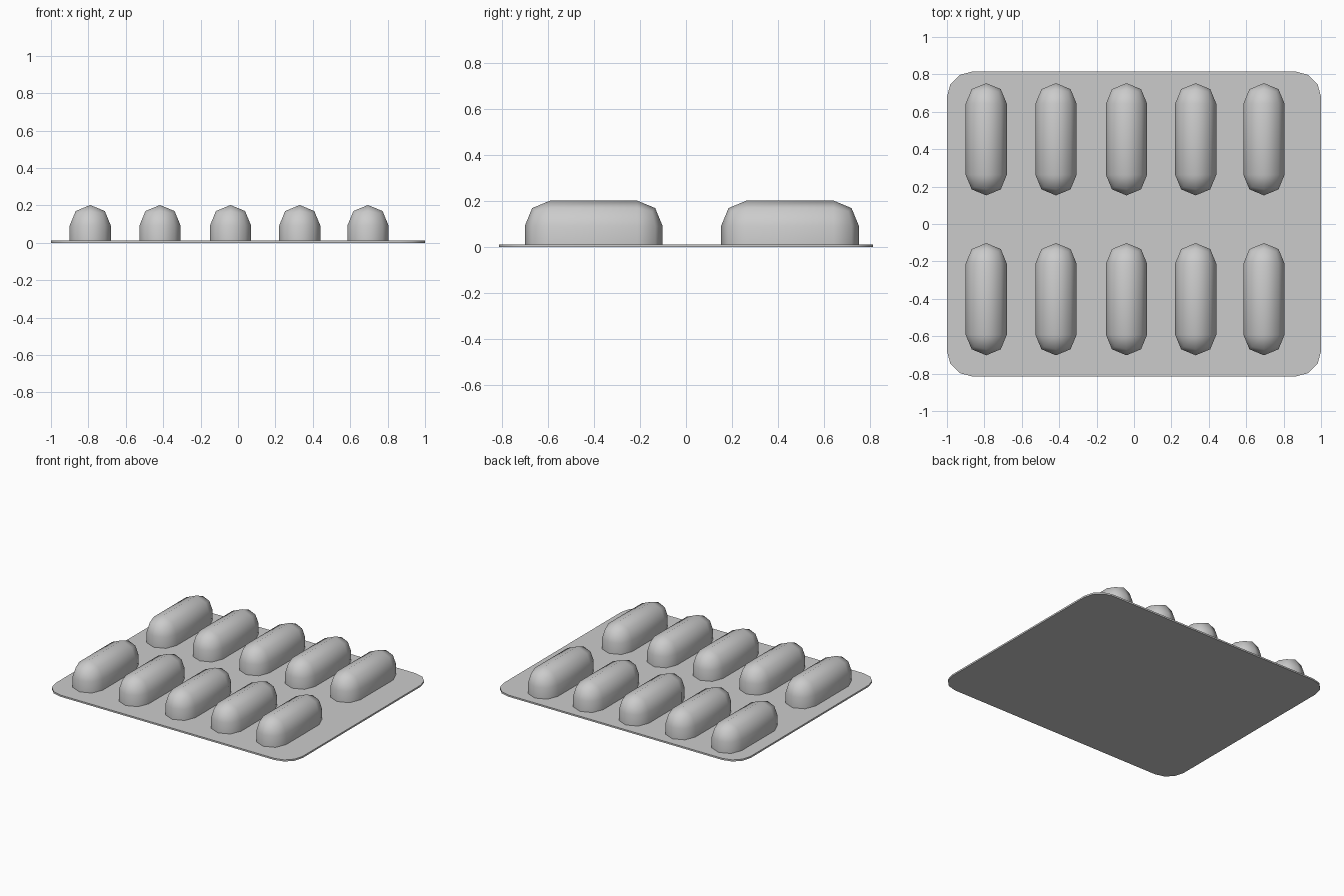
import bpy, bmesh, math

if "Cube" in bpy.data.objects:
    bpy.data.objects.remove(bpy.data.objects["Cube"])


def rounded_block(name, size, centre_xy, bottom, radius, segments, round_top, smooth):
    """Box with rounded upright corners and, optionally, a rounded top."""
    sx, sy, sz = size
    bm = bmesh.new()
    bmesh.ops.create_cube(bm, size=1)
    for v in bm.verts:
        v.co.x *= sx
        v.co.y *= sy
        v.co.z = (v.co.z + 0.5) * sz
    upright = [e for e in bm.edges if abs(e.verts[0].co.z - e.verts[1].co.z) > sz / 2]
    top = [e for e in bm.edges if all(v.co.z > sz / 2 for v in e.verts)]
    bmesh.ops.bevel(bm, geom=upright + (top if round_top else []), offset=radius,
                    offset_type='OFFSET', segments=segments, profile=0.5, affect='EDGES')
    if round_top:
        # close the narrow ridge and leave the underside open against the card
        bmesh.ops.remove_doubles(bm, verts=bm.verts[:], dist=0.001)
        under = [f for f in bm.faces if all(v.co.z < 1e-4 for v in f.verts)]
        bmesh.ops.delete(bm, geom=under, context='FACES')
    bmesh.ops.recalc_face_normals(bm, faces=bm.faces[:])
    mesh = bpy.data.meshes.new(name)
    bm.to_mesh(mesh)
    bm.free()
    obj = bpy.data.objects.new(name, mesh)
    obj.location = (*centre_xy, bottom)
    bpy.context.collection.objects.link(obj)
    bpy.ops.object.select_all(action='DESELECT')
    obj.select_set(True)
    bpy.context.view_layer.objects.active = obj
    bpy.ops.object.shade_smooth_by_angle(angle=math.radians(smooth))
    return obj


# Thin backing card with rounded corners
CARD = 0.012
rounded_block("backing_card", (2.0, 1.63, CARD), (0, 0), 0, 0.135, 3, False, 35)

# Two rows of five capsule-shaped blisters
for row, y in enumerate((0.453, -0.402)):
    for col, x in enumerate((-0.79, -0.417, -0.04, 0.33, 0.695)):
        rounded_block(f"blister_{row + 1}_{col + 1}", (0.22, 0.60, 0.202 - CARD),
                      (x, y), CARD, 0.1098, 2, True, 50)
